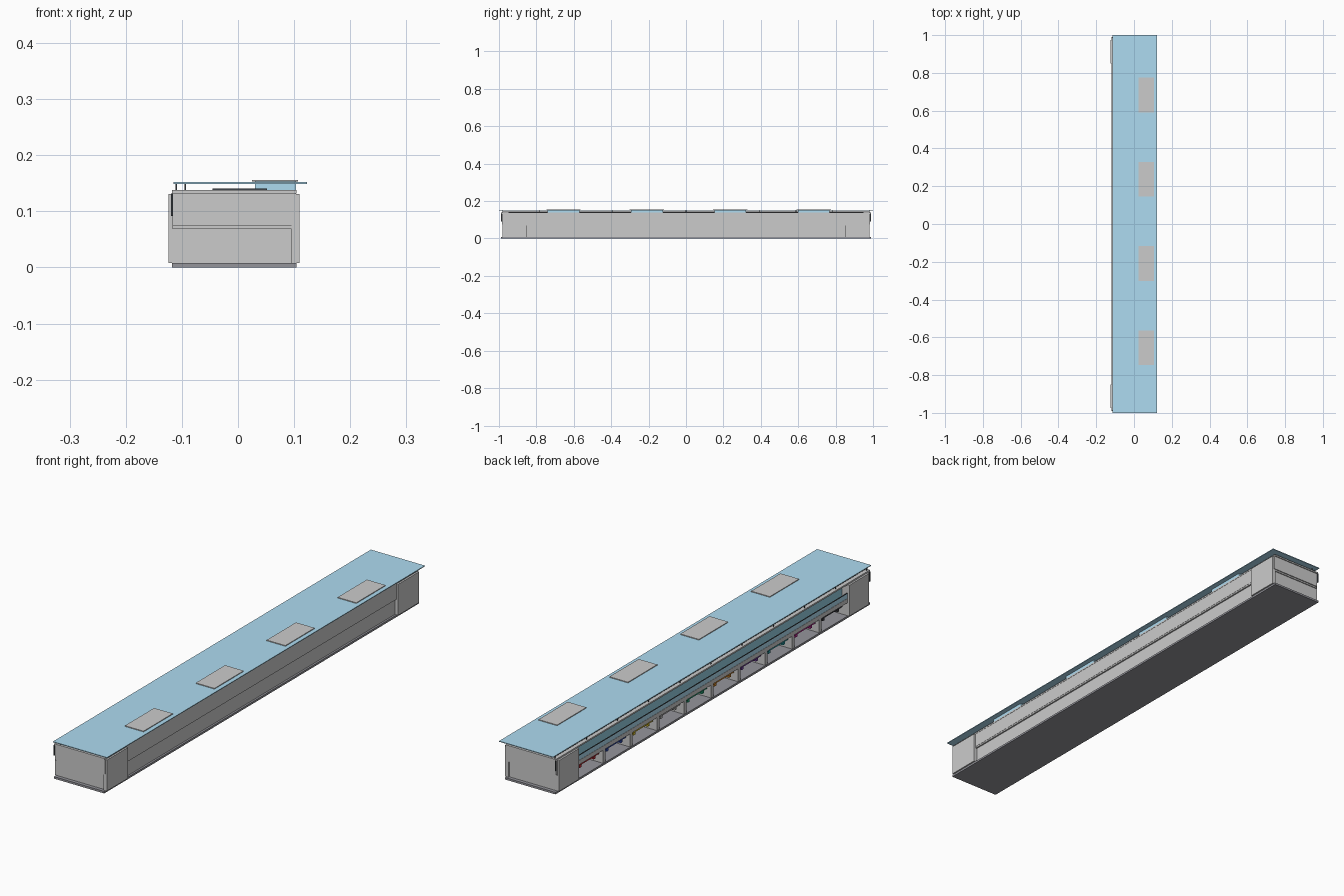
import bpy

MATS = {}


def material(name, rgb):
    m = bpy.data.materials.new(name)
    m.diffuse_color = (*rgb, 1)
    MATS[name] = m


for n, c in {
    "blue": (0.42, 0.71, 0.88), "glass": (0.30, 0.62, 0.76), "dark": (0.05, 0.06, 0.07),
    "base": (0.30, 0.30, 0.33), "red": (0.6, 0.03, 0.04), "navy": (0.03, 0.08, 0.5),
    "yellow": (0.8, 0.6, 0.03), "silver": (0.5, 0.5, 0.5), "green": (0.02, 0.4, 0.2),
    "orange": (0.8, 0.3, 0.03), "purple": (0.2, 0.06, 0.4), "teal": (0.03, 0.4, 0.45),
    "magenta": (0.6, 0.03, 0.35), "black": (0.05, 0.05, 0.06),
}.items():
    material(n, c)


def box(name, x, y, z, mat=None):
    """Box from (min, max) ranges on each axis."""
    r = (x, y, z)
    v = [(r[0][i], r[1][j], r[2][k]) for i in (0, 1) for j in (0, 1) for k in (0, 1)]
    f = [(0, 1, 3, 2), (4, 6, 7, 5), (0, 4, 5, 1), (2, 3, 7, 6), (0, 2, 6, 4), (1, 5, 7, 3)]
    me = bpy.data.meshes.new(name)
    me.from_pydata(v, [], f)
    ob = bpy.data.objects.new(name, me)
    bpy.context.collection.objects.link(ob)
    if mat:
        me.materials.append(MATS[mat])
    return ob


def both_ends(name, x, y, z, mat=None):
    """The same box at the front and back ends."""
    box(name + "_back", x, y, z, mat)
    box(name + "_front", x, (-y[1], -y[0]), z, mat)


# Slabs: ground, upper floor and roof deck
box("base_slab", (-0.118, 0.104), (-0.99, 0.99), (0, 0.008), "base")
box("upper_floor", (-0.117, 0.102), (-0.98, 0.98), (0.069, 0.077))
box("roof_deck", (-0.118, 0.104), (-0.988, 0.988), (0.132, 0.138))

# Long rear wall, upper storey slightly proud of the lower one
box("rear_wall_lower", (0.088, 0.096), (-0.975, 0.975), (0.008, 0.075))
box("rear_wall_upper", (0.094, 0.103), (-0.98, 0.98), (0.075, 0.132))

# End walls and end rooms
both_ends("end_wall_lower", (-0.117, 0.096), (0.968, 0.976), (0.008, 0.075))
both_ends("end_wall_upper", (-0.117, 0.103), (0.975, 0.984), (0.075, 0.132))
both_ends("end_room_wall", (-0.117, 0.095), (0.85, 0.858), (0.008, 0.132))

# Corner cladding panels
both_ends("pit_side_panel", (-0.124, -0.112), (0.85, 0.975), (0.008, 0.131))
both_ends("rear_side_panel", (0.095, 0.11), (0.85, 0.982), (0.008, 0.131))
both_ends("drain_pipe", (-0.119, -0.116), (0.985, 0.989), (0.092, 0.132), "dark")

# Upper storey glazing, balcony rail and frames
box("upper_glazing", (-0.092, -0.088), (-0.85, 0.85), (0.077, 0.132), "glass")
box("balcony_glass", (-0.116, -0.114), (-0.85, 0.85), (0.077, 0.096), "blue")
box("balcony_handrail", (-0.117, -0.113), (-0.85, 0.85), (0.096, 0.098), "dark")
box("garage_header", (-0.117, -0.108), (-0.85, 0.85), (0.060, 0.077))

# Ten open garages with coloured overhead booms
teams = ["red", "navy", "yellow", "silver", "green", "orange",
         "purple", "teal", "magenta", "black"]
pitch = 1.7 / len(teams)
for i, colour in enumerate(teams):
    yc = 0.85 - pitch * (i + 0.5)
    if i:
        ye = yc + pitch / 2
        box(f"garage_divider_{i}", (-0.116, 0.09), (ye - 0.008, ye + 0.008), (0.008, 0.069))
    box(f"garage_boom_{i}", (-0.105, -0.085), (yc - 0.068, yc + 0.068), (0.046, 0.055), colour)
    for s in (-1, 1):
        box(f"boom_hanger_{i}", (-0.102, -0.090), (yc + s * 0.045 - 0.006, yc + s * 0.045 + 0.006),
            (0.034, 0.046), colour)
        box(f"boom_support_{i}", (-0.097, -0.093), (yc + s * 0.06 - 0.002, yc + s * 0.06 + 0.002),
            (0.055, 0.069), "dark")

# Roof canopy on slim posts
box("roof_canopy", (-0.115, 0.123), (-1, 1), (0.149, 0.152), "blue")
box("roof_walkway", (-0.045, 0.052), (-0.95, 0.95), (0.138, 0.1405), "dark")
for i in range(11):
    y = -0.98 + i * 0.196
    for x in (-0.110, -0.094):
        box("canopy_post", (x - 0.001, x + 0.001), (y - 0.002, y + 0.002), (0.138, 0.149), "dark")
box("roof_rail", (-0.111, -0.109), (-0.98, 0.98), (0.145, 0.147), "dark")

# Rooftop stair heads: blue glazed box with grey cap through the canopy
for i in range(4):
    yc = -0.655 + i * 0.446
    box(f"roof_unit_{i}", (0.030, 0.103), (yc - 0.085, yc + 0.085), (0.138, 0.153), "blue")
    box(f"roof_unit_cap_{i}", (0.025, 0.107), (yc - 0.092, yc + 0.092), (0.153, 0.156))
